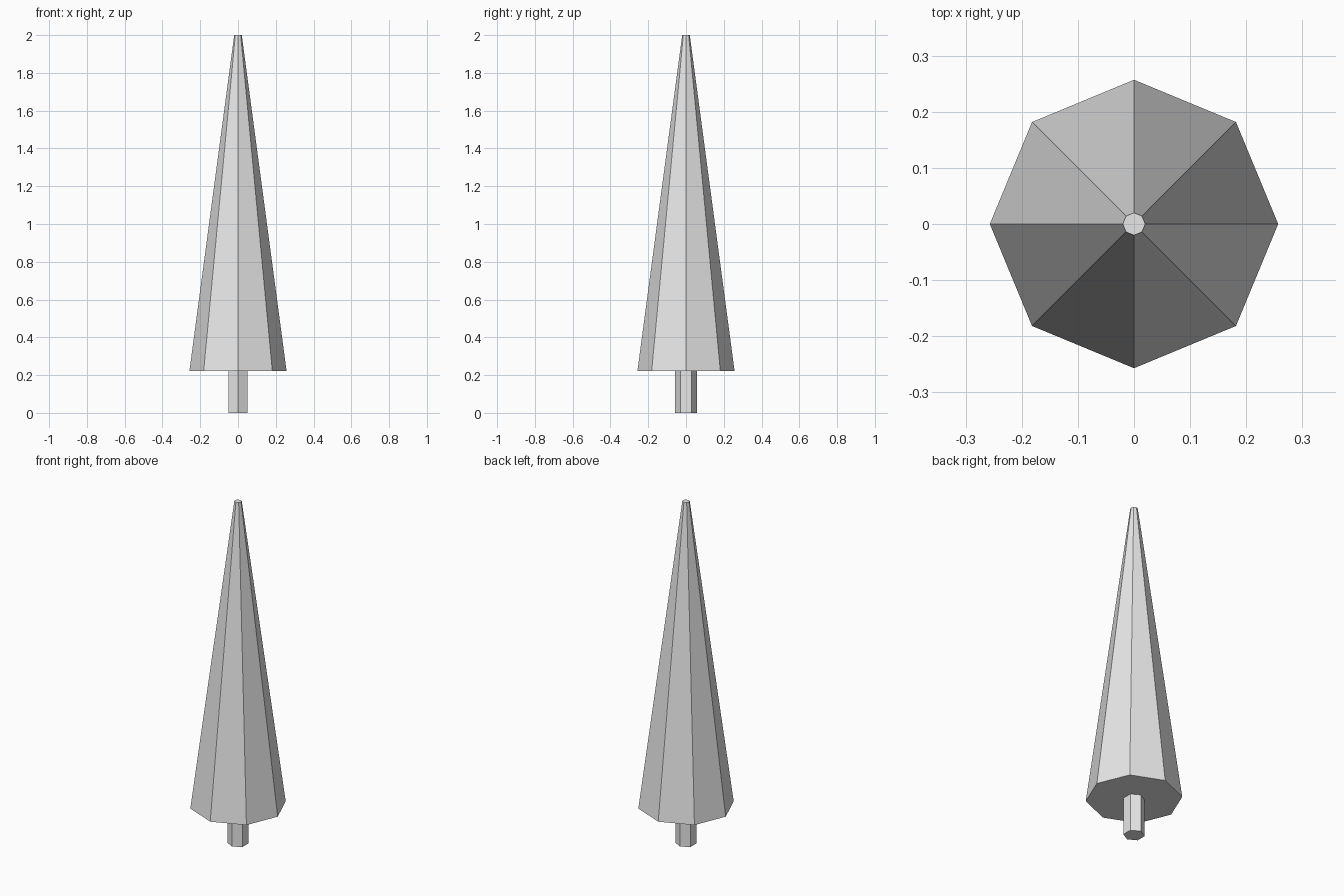
import bpy

# Remove the default object
cube = bpy.data.objects.get("Cube")
if cube:
    bpy.data.objects.remove(cube, do_unlink=True)


def make_material(name, color):
    mat = bpy.data.materials.new(name)
    mat.use_nodes = True
    mat.diffuse_color = color
    for node in mat.node_tree.nodes:
        if node.type == 'BSDF_PRINCIPLED':
            node.inputs["Base Color"].default_value = color
    return mat


def add_tapered(name, sides, bottom_radius, top_radius, z_low, z_high, mat):
    """Flat-sided upright prism or cut-off cone."""
    bpy.ops.mesh.primitive_cone_add(
        vertices=sides, radius1=bottom_radius, radius2=top_radius,
        depth=z_high - z_low, location=(0, 0, (z_low + z_high) / 2))
    obj = bpy.context.object
    obj.name = name
    obj.data.name = name
    obj.data.materials.append(mat)
    return obj


light_grey = make_material("light_grey", (0.8, 0.8, 0.8, 1))
crown_base = 0.222

# Hexagonal trunk
add_tapered("trunk", 6, 0.057, 0.057, 0, crown_base, light_grey)

# Eight-sided foliage with a small flat tip
add_tapered("foliage", 8, 0.257, 0.02, crown_base, 2, light_grey)
